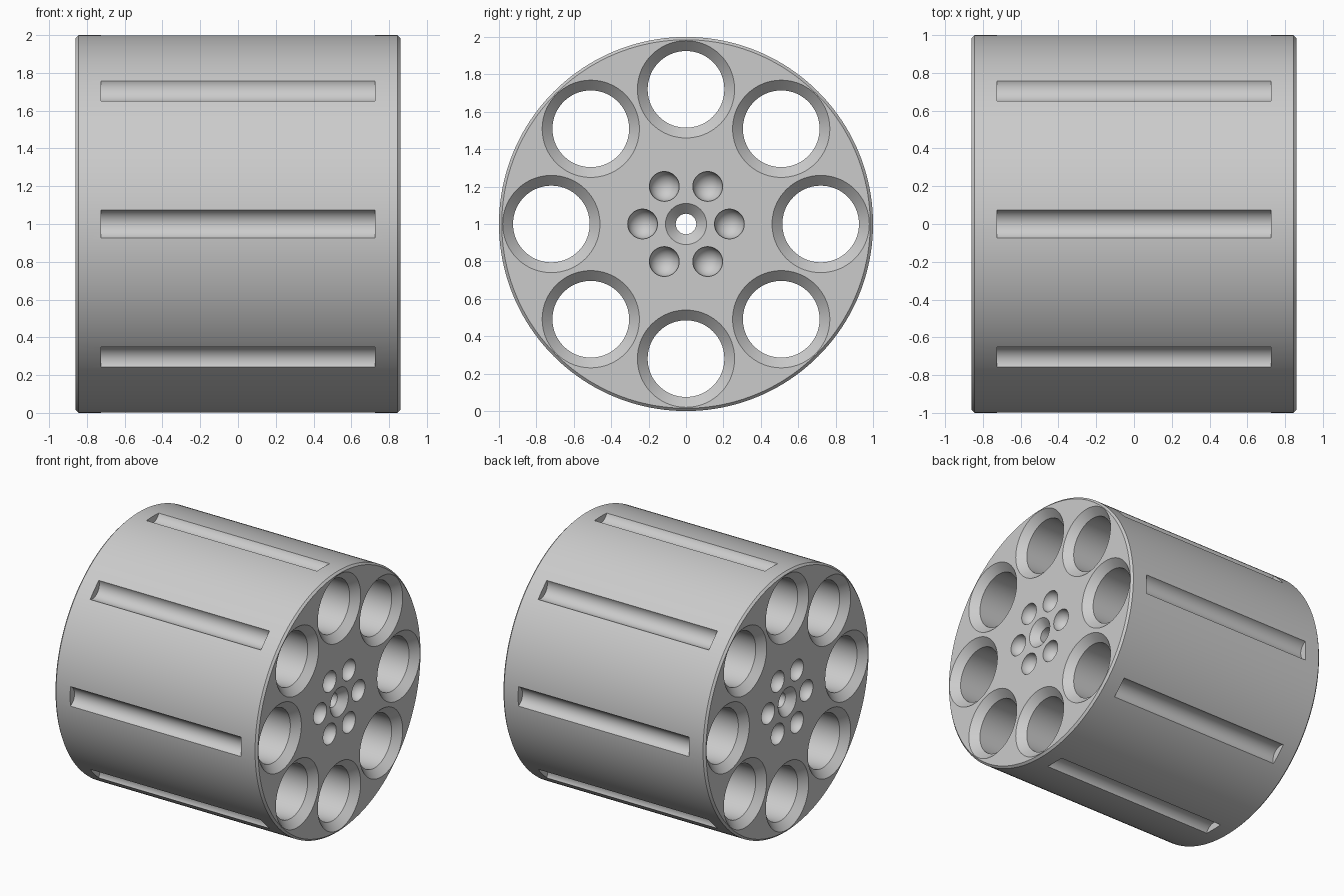
import bpy, bmesh
from math import pi, sin, cos, radians, tau
from mathutils import Matrix, Vector

default = bpy.data.objects.get("Cube")
if default:
    bpy.data.objects.remove(default, do_unlink=True)

HALF = 0.86      # half length of the drum along x
STEPS = 160

steel = bpy.data.materials.new("light_grey_metal")
steel.use_nodes = True
steel.diffuse_color = (0.6, 0.6, 0.6, 1)
steel.node_tree.nodes["Principled BSDF"].inputs["Base Color"].default_value = (0.6, 0.6, 0.6, 1)


def lathe(profile, steps):
    """Closed solid turned around the x axis from (x, radius) points."""
    bm = bmesh.new()
    verts = [bm.verts.new((x, 0, r)) for x, r in profile]
    edges = [bm.edges.new(pair) for pair in zip(verts, verts[1:])]
    bmesh.ops.spin(bm, geom=verts + edges, cent=(0, 0, 0), axis=(1, 0, 0),
                   angle=tau, steps=steps)
    bmesh.ops.remove_doubles(bm, verts=bm.verts, dist=1e-5)
    bmesh.ops.holes_fill(bm, edges=[e for e in bm.edges if e.is_boundary], sides=0)
    bmesh.ops.recalc_face_normals(bm, faces=bm.faces)
    mesh = bpy.data.meshes.new("turned")
    bm.to_mesh(mesh)
    bm.free()
    return mesh


def mirrored(half_profile):
    """Extend a profile for +x to both ends."""
    return [(-x, r) for x, r in reversed(half_profile)] + half_profile


def ring(bm, mesh, count, radius, x=0):
    """Add copies of a mesh evenly around the x axis."""
    for i in range(count):
        a = tau * i / count
        copy = mesh.copy()
        copy.transform(Matrix.Translation(Vector((x, radius * cos(a), radius * sin(a))))
                       @ Matrix.Rotation(a, 4, "X"))
        bm.from_mesh(copy)
        bpy.data.meshes.remove(copy)


def countersunk(inner, outer):
    """Through hole with a 45 degree countersink at both ends."""
    depth, over = outer - inner, 0.002
    return mirrored([(HALF - depth, inner), (HALF + over, outer + over),
                     (HALF + 0.05, outer + over)])


# Drum body with a small chamfer on both rims
drum = bpy.data.objects.new("drum", lathe(mirrored([(HALF - 0.015, 1.0), (HALF, 0.985)]), STEPS))
drum.data.materials.append(steel)
bpy.context.collection.objects.link(drum)

# All cutters gathered in one mesh
bm = bmesh.new()
ring(bm, lathe(countersunk(0.205, 0.26), 72), 8, 0.72)          # chambers
ring(bm, lathe(countersunk(0.055, 0.11), 48), 1, 0)             # axle hole
ring(bm, lathe(mirrored([(0.725, 0.081)]), 64), 8, 1.028)       # outer grooves
arc = [radians(4) + (pi - radians(8)) * i / 17 for i in range(18)]
dimple = lathe([(-0.08 * cos(a), 0.08 * sin(a)) for a in arc], 40)
for end in (-HALF, HALF):
    ring(bm, dimple, 6, 0.232, end)                             # round dimples
cut_mesh = bpy.data.meshes.new("cutters")
bm.to_mesh(cut_mesh)
bm.free()
cut_mesh.materials.append(steel)
cutters = bpy.data.objects.new("cutters", cut_mesh)
cutters.hide_render = True
bpy.context.collection.objects.link(cutters)

# Cut the drum, then drop the helper
cut = drum.modifiers.new("cut", "BOOLEAN")
cut.operation = "DIFFERENCE"
cut.solver = "EXACT"
cut.object = cutters
bpy.ops.object.select_all(action="DESELECT")
bpy.context.view_layer.objects.active = drum
drum.select_set(True)
bpy.ops.object.modifier_apply(modifier=cut.name)
bpy.data.objects.remove(cutters, do_unlink=True)
bpy.ops.object.shade_smooth_by_angle(angle=radians(30))
drum.location.z = 1.0
